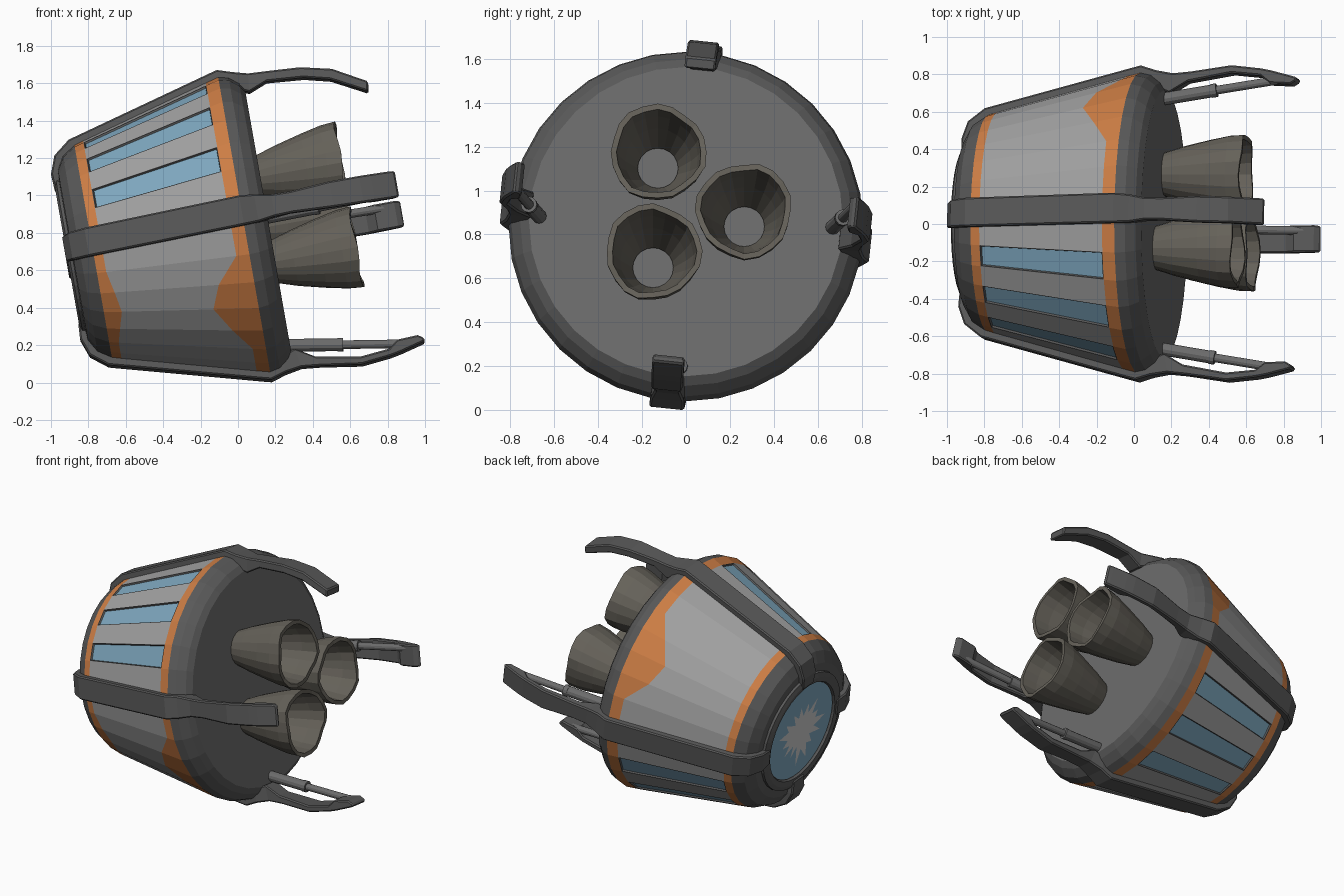
import bpy, bmesh, math, random
from mathutils import Matrix, Vector

if "Cube" in bpy.data.objects:
    bpy.data.objects.remove(bpy.data.objects["Cube"])

random.seed(4)
# Local frame: x = capsule axis (engines at +x), tilted 10 degrees nose-down
M = Matrix.Translation((0.16, 0, 0.86)) @ Matrix.Rotation(math.radians(-10), 4, 'Y')
N, STEP, TWIST = 32, 11.25, 6.0


def material(name, r, g, b):
    m = bpy.data.materials.new(name)
    m.diffuse_color = (r, g, b, 1)
    m.use_nodes = True
    m.node_tree.nodes["Principled BSDF"].inputs["Base Color"].default_value = m.diffuse_color
    return m


SHELL = material("light_grey", .36, .36, .36)
ORANGE = material("orange", .62, .21, .06)
GLASS = material("blue_glass", .21, .39, .52)
DARK = material("dark_grey", .10, .10, .10)
BASE = material("base_grey", .15, .15, .15)
METAL = material("engine_metal", .13, .12, .10)
PALE = material("pale_glass", .72, .74, .74)
objects = []


def polar(u, r, deg, side=0.0):
    """Axis position, radius, angle clockwise from the top seen from the rear, tangent offset."""
    a = math.radians(deg)
    return Vector((u, r * math.sin(a) + side * math.cos(a), r * math.cos(a) - side * math.sin(a)))


def finish(bm, name, mats, bevel=0.0):
    bmesh.ops.recalc_face_normals(bm, faces=bm.faces)
    me = bpy.data.meshes.new(name)
    bm.transform(M)
    bm.to_mesh(me)
    bm.free()
    for m in mats:
        me.materials.append(m)
    ob = bpy.data.objects.new(name, me)
    bpy.context.collection.objects.link(ob)
    if bevel:
        b = ob.modifiers.new("bevel", 'BEVEL')
        b.width, b.segments, b.limit_method, b.angle_limit = bevel, 1, 'ANGLE', math.radians(50)
    objects.append(ob)
    return ob


def bridge(bm, rings, closed=False):
    """Quads between successive vertex rings; returns {(ring, side): face}."""
    faces = {}
    pairs = list(zip(rings, rings[1:] + rings[:1]))
    for k, (a, b) in enumerate(pairs if closed else pairs[:-1]):
        n = len(a)
        for i in range(n):
            faces[k, i] = bm.faces.new((a[i], a[(i + 1) % n], b[(i + 1) % n], b[i]))
    return faces


# Capsule body: facetted revolve with orange bands, notches and inset windows
profile = [(0, .715), (-.025, .755), (-.075, .795), (-.13, .808), (-.20, .79), (-.90, .60), (-.95, .585),
           (-1.02, .54), (-1.06, .47), (-1.07, .34)]
seg_mat = [3, 3, 3, 1, 0, 1, 3, 3, 3]
rear_notch = {3: -.09, 4: -.17, 5: -.12}
front_notch = {3: .02, 4: .045, 5: .025}
bm = bmesh.new()
rings = []
for k, (u, r) in enumerate(profile):
    ring = []
    for i in range(N):
        j = (i - 1) % N
        d = 0
        if k == 4 and (j // 8) % 2 == 0:
            d = rear_notch.get(j % 8, 0)
        elif k == 5 and j // 8 == 2:
            d = front_notch.get(j % 8, 0)
        ring.append(bm.verts.new(polar(u + d, r + d * .271, TWIST + (i - .5) * STEP)))
    rings.append(ring)
faces = bridge(bm, rings)
for (k, i), f in faces.items():
    f.material_index = seg_mat[k]
bm.faces.new(rings[0]).material_index = 4
bm.faces.new(rings[-1]).material_index = 2
bmesh.ops.recalc_face_normals(bm, faces=bm.faces)
windows = [faces[4, i] for i in range(N) if (i // 8) % 2 and i % 8 in (2, 4, 6)]
rim = bmesh.ops.inset_individual(bm, faces=windows, thickness=.006, depth=0)["faces"]
rim += bmesh.ops.inset_individual(bm, faces=windows, thickness=.006, depth=-.010)["faces"]
for f in rim:
    f.material_index = 3
for f in windows:
    f.material_index = 2
finish(bm, "capsule_body", [SHELL, ORANGE, GLASS, DARK, BASE])

# Raised ring round the nose window
bm = bmesh.new()
bridge(bm, [[bm.verts.new(polar(u, r, TWIST + (i - .5) * STEP)) for i in range(N)]
            for u, r in [(-1.05, .42), (-1.08, .415), (-1.092, .385), (-1.085, .35), (-1.05, .335)]], True)
finish(bm, "nose_ring", [DARK])

# Jagged pale patch on the nose window
bm = bmesh.new()
hub = bm.verts.new((-1.074, 0, 0))
star = [bm.verts.new(polar(-1.074, random.uniform(.18, .27) if i % 2 else random.uniform(.10, .16),
                           i * 360 / 30)) for i in range(30)]
for a, b in zip(star, star[1:] + star[:1]):
    bm.faces.new((hub, a, b))
finish(bm, "nose_window_patch", [PALE])

# Straps that run over the hull and end in legs: (outer u, r, inner u, r, width)
strap = [(-1.095, .36, -1.05, .36, .12), (-1.10, .45, -1.05, .45, .14), (-1.065, .545, -1.0, .50, .15),
         (-.975, .615, -.94, .55, .155), (-.18, .832, -.18, .76, .16), (-.13, .845, -.13, .76, .16),
         (-.05, .82, -.05, .73, .15)]
leg_open = [(.04, .805, .02, .70, .12), (.14, .815, .12, .76, .115), (.36, .847, .36, .805, .14),
            (.52, .83, .52, .79, .145), (.58, .818, .57, .75, .145), (.68, .792, .68, .745, .145),
            (.712, .783, .712, .765, .14)]
leg_folded = [(.03, .80, .02, .70, .12), (.13, .795, .12, .74, .12), (.31, .783, .32, .725, .14),
              (.476, .745, .46, .69, .14), (.655, .645, .645, .592, .14)]


def strap_leg(name, deg, stations):
    bm = bmesh.new()
    rings = [[bm.verts.new(polar(u, r, deg, s * w / 2))
              for u, r, s in ((uo, ro, -1), (uo, ro, 1), (ui, ri, 1), (ui, ri, -1))]
             for uo, ro, ui, ri, w in stations]
    bridge(bm, rings)
    bm.faces.new(rings[0])
    bm.faces.new(rings[-1])
    finish(bm, name, [DARK], .008)


def rod(bm, p, q, radius):
    d = q - p
    mat = Matrix.Translation((p + q) / 2) @ d.to_track_quat('Z', 'Y').to_matrix().to_4x4()
    bmesh.ops.create_cone(bm, cap_ends=True, segments=12, radius1=radius, radius2=radius,
                          depth=d.length, matrix=mat)


for k, side in enumerate(("top", "back", "bottom", "front")):
    deg = TWIST + 90 * k
    strap_leg(side + "_strap_leg", deg, strap + (leg_open if k else leg_folded))
    if k:
        # Telescopic piston beside each open leg
        bm = bmesh.new()
        a, b, c = (polar(u, r, deg, -.045) for u, r in ((-.02, .665), (.28, .715), (.62, .77)))
        rod(bm, a, b, .034)
        rod(bm, b, c, .023)
        rod(bm, b - (b - a).normalized() * .03, b, .037)
        finish(bm, side + "_piston", [BASE])

# Three hollow engine bells with dented rims
bell = [(-.01, .115), (.10, .15), (.25, .188), (.36, .212), (.44, .218),
        (.44, .192), (.34, .18), (.20, .15), (.01, .092)]
for n, (y, z) in enumerate([(-.128, .245), (.265, -.025), (-.15, -.215)]):
    bm = bmesh.new()
    p1, p2 = random.uniform(0, 6), random.uniform(0, 6)
    rings = []
    for u, r in bell:
        ring = []
        for i in range(20):
            t = i * math.tau / 20
            w = max(u, 0) / .44
            rr = r + w * w * (.007 * math.sin(3 * t + p1) + .004 * math.sin(7 * t + p2))
            uu = u + w ** 4 * .008 * math.sin(4 * t + p2)
            ring.append(bm.verts.new((uu, y + rr * math.sin(t), z + rr * math.cos(t))))
        rings.append(ring)
    bridge(bm, rings, True)
    finish(bm, "engine_bell_%d" % (n + 1), [METAL])

# Centre the model and stand it on z = 0
pts = [v.co for o in objects for v in o.data.vertices]
lo, hi = (Vector([f(p[i] for p in pts) for i in range(3)]) for f in (min, max))
shift = Vector((-(lo.x + hi.x) / 2, -(lo.y + hi.y) / 2, -lo.z))
for o in objects:
    o.data.transform(Matrix.Translation(shift))
